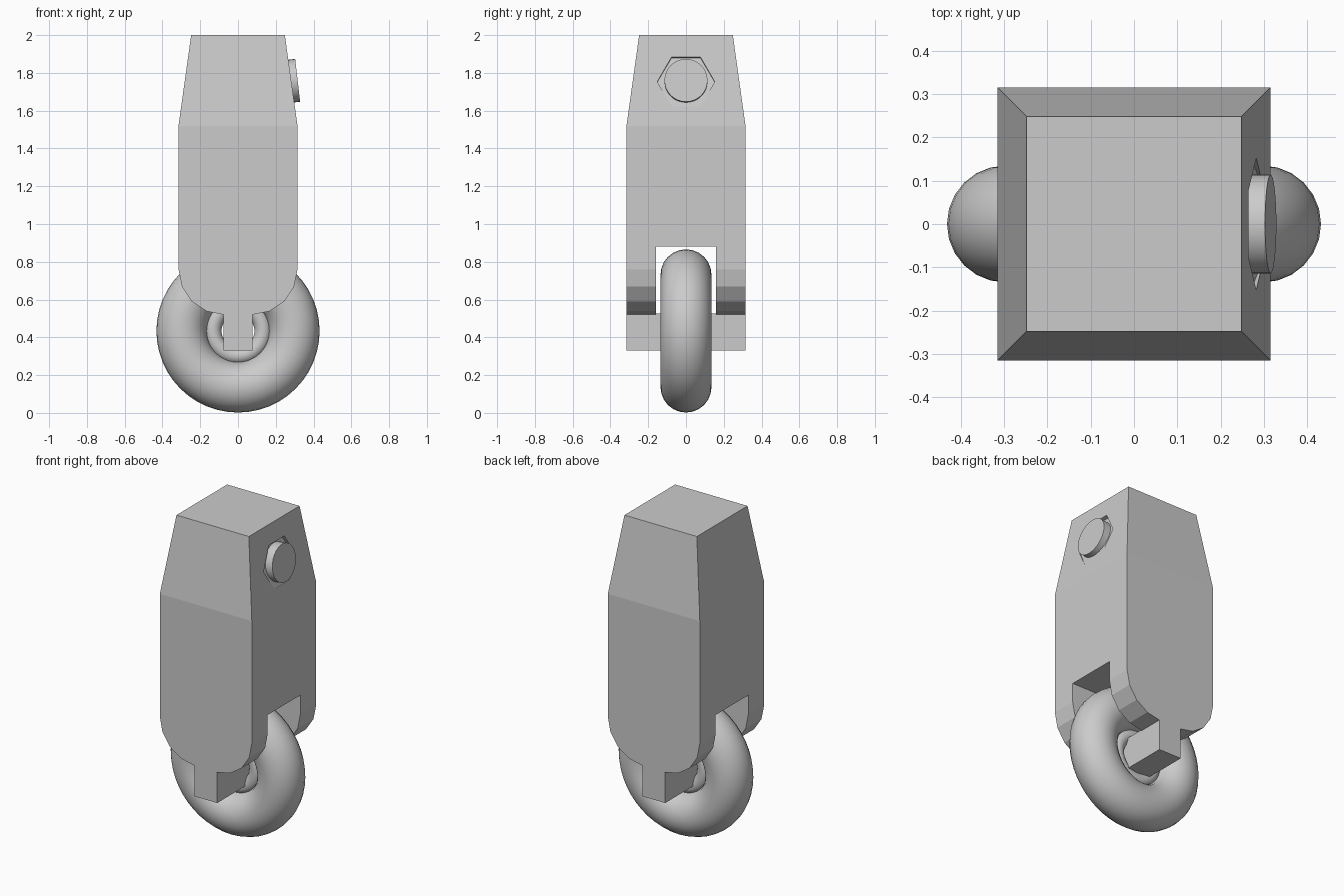
import bpy
import bmesh
import math
from mathutils import Matrix

default = bpy.data.objects.get("Cube")
if default:
    bpy.data.objects.remove(default)

# One flat grey for the whole model
grey = bpy.data.materials.new("light_grey")
grey.use_nodes = True
grey.diffuse_color = (0.6, 0.6, 0.6, 1)
grey.node_tree.nodes["Principled BSDF"].inputs["Base Color"].default_value = (0.6, 0.6, 0.6, 1)


def finish(name, smooth=False):
    ob = bpy.context.object
    ob.name = name
    ob.data.materials.append(grey)
    if smooth:
        bpy.ops.object.shade_smooth_by_angle(angle=math.radians(35))
    return ob


def block(name, center, size):
    bpy.ops.mesh.primitive_cube_add(size=1, location=center)
    bpy.context.object.scale = size
    bpy.ops.object.transform_apply(location=False, rotation=False, scale=True)
    return finish(name)


def disc(name, sides, radius, depth, location, tilt, roll=0.0):
    """Cylinder whose axis points to +x, tilted upward."""
    bpy.ops.mesh.primitive_cylinder_add(vertices=sides, radius=radius, depth=depth)
    ob = bpy.context.object
    ob.data.transform(Matrix.Translation(location)
                      @ Matrix.Rotation(math.pi / 2 - tilt, 4, "Y")
                      @ Matrix.Rotation(roll, 4, "Z"))
    return finish(name, sides > 8)


def cut(target, cutter):
    cutter.hide_render = True
    mod = target.modifiers.new("cut", "BOOLEAN")
    mod.operation = "DIFFERENCE"
    mod.solver = "EXACT"
    mod.object = cutter
    bpy.context.view_layer.objects.active = target
    bpy.ops.object.modifier_apply(modifier=mod.name)
    bpy.data.objects.remove(cutter)


# Fork body: rounded bottom profile, straight shaft, tapered top
HALF, SHOULDER, BOTTOM, ROUND = 0.315, 1.52, 0.52, 0.24
right = [(HALF - ROUND + ROUND * math.sin(a), BOTTOM + ROUND - ROUND * math.cos(a))
         for a in (i * math.pi / 8 for i in range(5))] + [(HALF, SHOULDER)]
profile = right + [(-x, z) for x, z in reversed(right)]

bm = bmesh.new()
front = bm.faces.new([bm.verts.new((x, -HALF, z)) for x, z in profile])
ext = bmesh.ops.extrude_face_region(bm, geom=[front])
bmesh.ops.translate(bm, vec=(0, 2 * HALF, 0),
                    verts=[v for v in ext["geom"] if isinstance(v, bmesh.types.BMVert)])
bmesh.ops.recalc_face_normals(bm, faces=bm.faces)
top = max(bm.faces, key=lambda f: f.calc_center_median().z)
ext = bmesh.ops.extrude_face_region(bm, geom=[top])
for v in (g for g in ext["geom"] if isinstance(g, bmesh.types.BMVert)):
    v.co = (math.copysign(0.248, v.co.x), math.copysign(0.248, v.co.y), 2.0)
if top.is_valid:
    bmesh.ops.delete(bm, geom=[top], context="FACES_ONLY")
bmesh.ops.recalc_face_normals(bm, faces=bm.faces)
mesh = bpy.data.meshes.new("fork_body")
bm.to_mesh(mesh)
bm.free()
body = bpy.data.objects.new("fork_body", mesh)
bpy.context.collection.objects.link(body)
mesh.materials.append(grey)

# Wheel slot and shallow hexagonal bolt seat
cut(body, block("slot_cutter", (0, 0, 0.48), (1, 0.32, 0.8)))
cut(body, disc("seat_cutter", 6, 0.152, 0.1, (0.32, 0, 1.762), 0.22))

# Bolt on the tapered left side
disc("bolt", 32, 0.114, 0.08, (0.276, 0, 1.756), 0.115)

# Square axle through both fork legs
block("axle", (0, 0, 0.428), (0.156, 2 * HALF, 0.196))

# Tyre and inner hub ring
for name, major, minor in (("tyre", 0.297, 0.135), ("hub", 0.132, 0.045)):
    bpy.ops.mesh.primitive_torus_add(major_segments=48, minor_segments=24,
                                     major_radius=major, minor_radius=minor,
                                     location=(0, 0, 0.434), rotation=(math.pi / 2, 0, 0))
    finish(name, True)
